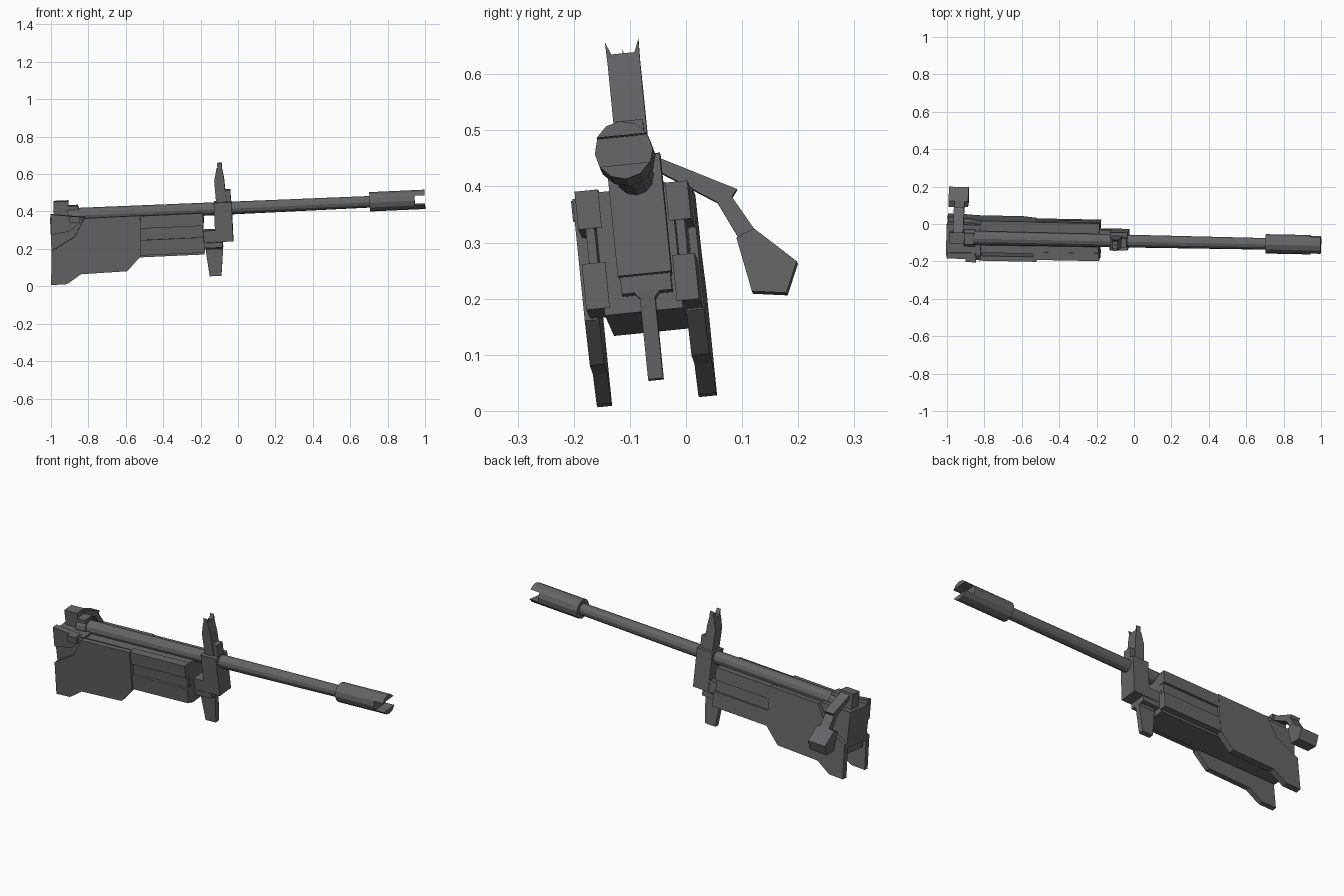
import bpy, bmesh
from math import sin, cos, pi, radians
from mathutils import Matrix, Vector

cube = bpy.data.objects.get("Cube")
if cube:
    bpy.data.objects.remove(cube)

mat = bpy.data.materials.new("gunmetal grey")
mat.use_nodes = True
GREY = (0.13, 0.13, 0.135, 1)
mat.diffuse_color = GREY
mat.node_tree.nodes["Principled BSDF"].inputs["Base Color"].default_value = GREY

# Resting pose: local axes are u along the barrel, v to the left, w up
U = Vector((1, -0.02, 0.045)).normalized()
W = Vector((-0.045, -0.1, 1))
W = (W - U * W.dot(U)).normalized()
V = W.cross(U)
POSE = Matrix((U, V, W)).transposed().to_4x4()
POSE.translation = (0, -0.092, 0.42)


def finish(name, bm):
    bmesh.ops.recalc_face_normals(bm, faces=bm.faces)
    bm.transform(POSE)
    mesh = bpy.data.meshes.new(name)
    bm.to_mesh(mesh)
    bm.free()
    mesh.materials.append(mat)
    obj = bpy.data.objects.new(name, mesh)
    bpy.context.collection.objects.link(obj)
    return obj


def loft(name, first, second):
    """Closed solid between two matching rings of points."""
    bm = bmesh.new()
    a = [bm.verts.new(p) for p in first]
    b = [bm.verts.new(p) for p in second]
    bm.faces.new(a)
    bm.faces.new(b)
    n = len(a)
    for i in range(n):
        j = (i + 1) % n
        bm.faces.new((a[i], a[j], b[j], b[i]))
    return finish(name, bm)


def side_prism(name, profile, v0, v1):
    return loft(name, [(u, v0, w) for u, w in profile], [(u, v1, w) for u, w in profile])


def cross_prism(name, profile, u0, u1):
    return loft(name, [(u0, v, w) for v, w in profile], [(u1, v, w) for v, w in profile])


def box(name, u, v, w):
    return side_prism(name, [(u[0], w[0]), (u[1], w[0]), (u[1], w[1]), (u[0], w[1])], *v)


def tube(name, u0, u1, r0, r1, sides=12):
    ring = [(cos(2 * pi * i / sides), sin(2 * pi * i / sides)) for i in range(sides)]
    return loft(name, [(u0, r0 * c, r0 * s) for c, s in ring],
                [(u1, r1 * c, r1 * s) for c, s in ring])


# Barrel and muzzle with a slot through its end
tube("barrel", -0.86, 0.72, 0.038, 0.031)
tube("barrel_cap", -0.91, -0.85, 0.045, 0.045)
tube("muzzle", 0.705, 0.945, 0.052, 0.052)
arc = [(0.052 * cos(radians(a)), 0.052 * sin(radians(a))) for a in range(30, 151, 30)]
for name, sign in (("upper", 1), ("lower", -1)):
    cross_prism(f"muzzle_prong_{name}", [(v, w * sign) for v, w in arc], 0.94, 1.0)

# Receiver core, with raised strips leaving a groove along each side
box("receiver_core", (-1.0, -0.19), (-0.08, 0.06), (-0.235, -0.015))
box("rear_body", (-1.005, -0.82), (-0.097, 0.07), (-0.2, -0.005))
for name, v in (("right", (-0.112, -0.07)), ("left", (0.05, 0.09))):
    box(f"upper_strip_{name}", (-0.54, -0.187), v, (-0.078, -0.01))
    box(f"lower_strip_{name}", (-0.54, -0.187), v, (-0.222, -0.14))
    mid = sum(v) / 2
    box(f"groove_panel_{name}", (-0.54, -0.19), (mid - 0.008, mid + 0.008), (-0.15, -0.07))

# Large side plates
plate = [(-1.015, -0.358), (-0.93, -0.357), (-0.853, -0.307), (-0.605, -0.302), (-0.53, -0.225),
         (-0.522, -0.007), (-0.82, -0.008), (-0.88, -0.107), (-1.005, -0.177)]
side_prism("side_plate_right", plate, -0.122, -0.096)
side_prism("side_plate_left", plate, 0.06, 0.092)
side_prism("rear_cheek", [(-1.003, -0.09), (-0.9, -0.075), (-0.83, -0.02), (-0.85, 0.0),
                          (-1.0, 0.02)], -0.112, -0.08)
box("side_knob", (-0.9, -0.845), (-0.13, -0.1), (-0.03, 0.005))

# Block around the barrel, with the foregrip hanging under it
box("barrel_block", (-0.128, -0.033), (-0.048, 0.048), (-0.175, 0.036))
box("foregrip_mount", (-0.192, -0.09), (-0.045, 0.045), (-0.205, -0.112))
cross_prism("foregrip_neck", [(-0.047, -0.175), (0.047, -0.175), (0.014, -0.215), (-0.014, -0.215)],
            -0.18, -0.09)
side_prism("foregrip", [(-0.185, -0.2), (-0.088, -0.2), (-0.105, -0.36), (-0.168, -0.36)],
           -0.0135, 0.0135)

# Tall front sight with pronged top
side_prism("sight_post", [(-0.115, 0.03), (-0.12, 0.15), (-0.105, 0.215), (-0.077, 0.222),
                          (-0.067, 0.16), (-0.06, 0.03)], -0.029, 0.029)
box("sight_step", (-0.07, -0.036), (-0.024, 0.024), (0.03, 0.1))
for name, s in (("right", -1), ("left", 1)):
    cross_prism(f"sight_prong_{name}", [(0.029 * s, 0.2), (0.03 * s, 0.245), (0.018 * s, 0.215)],
                -0.1, -0.076)
cross_prism("sight_pin", [(-0.004, 0.2), (0.004, 0.2), (0, 0.232)], -0.094, -0.086)

# Bent charging handle on the left
box("handle_hinge", (-0.985, -0.905), (-0.025, 0.035), (-0.02, 0.078))
box("hinge_step", (-0.91, -0.855), (-0.03, 0.03), (0.0, 0.052))
cross_prism("handle_arm", [(0.02, 0.076), (0.165, 0.0), (0.155, -0.013), (0.189, -0.074),
                           (0.16, -0.088), (0.128, -0.02), (0.022, 0.05)], -0.967, -0.912)
cross_prism("handle_knob", [(0.156, -0.087), (0.189, -0.074), (0.259, -0.14),
                            (0.235, -0.194), (0.174, -0.185)], -1.0, -0.895)
